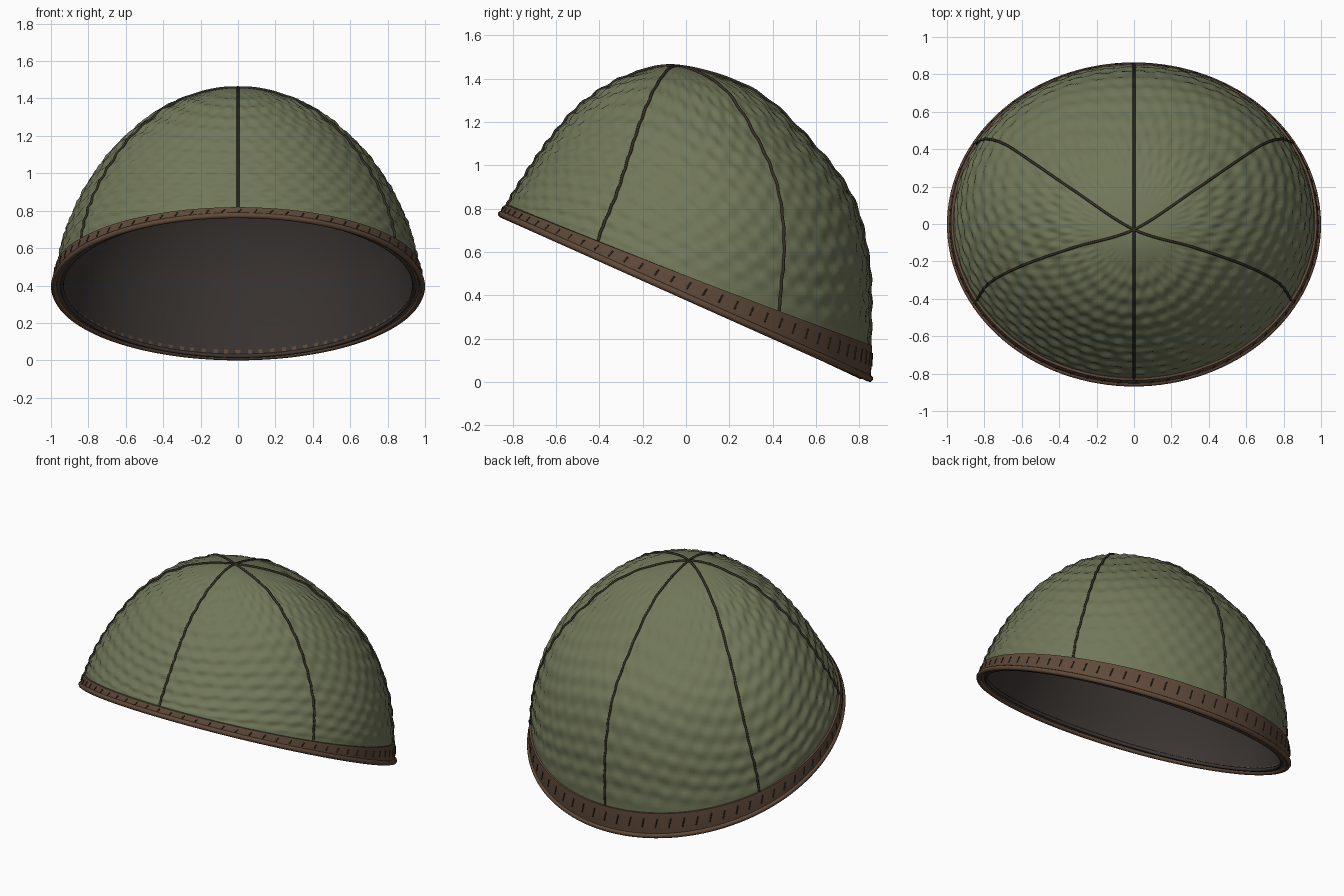
import bpy
from math import sin, cos, pi, radians
from mathutils import Vector

if "Cube" in bpy.data.objects:
    bpy.data.objects.remove(bpy.data.objects["Cube"])

# Dome levels: half width x, front y, back y, then front / side / back height
LEVELS = [
    (.975, -.845, .84, .775, .395, .015),
    (.955, -.80, .85, .86, .56, .29),
    (.90, -.71, .84, 1.0, .74, .56),
    (.795, -.61, .77, 1.14, .95, .84),
    (.63, -.47, .60, 1.29, 1.16, 1.08),
    (.36, -.27, .32, 1.41, 1.37, 1.34),
    (0, -.03, -.03, 1.455, 1.455, 1.455)]
a = LEVELS[5]
BEFORE = tuple(2 * p - q for p, q in zip(LEVELS[0], LEVELS[1]))
AFTER = (-a[0], a[2], a[1], a[5], a[4], a[3])
PTS = [BEFORE] + LEVELS + [AFTER]


def level(t):
    i = min(int(t), 5)
    f = t - i
    return [.5 * (2 * q + (r - p) * f + (2 * p - 5 * q + 4 * r - s) * f * f
                  + (3 * q - p - 3 * r + s) * f ** 3)
            for p, q, r, s in zip(*PTS[i:i + 4])]


def shell(t, phi, off=0.0):
    """Point on the cap: t = 0 at the rim, 6 at the crown."""
    w, yf, yb, zf, zs, zb = level(t)
    s = sin(phi)
    p = Vector((w * cos(phi), (yf + yb) / 2 + (yb - yf) / 2 * s,
                zb * s * (s + 1) / 2 + zf * s * (s - 1) / 2 + zs * (1 - s * s)))
    n = Vector((p.x, p.y, p.z - .395 + .44 * p.y)).normalized()
    return p + n * off


def ripple(t, phi):
    fade = max(0, min(1, (t - .5) / .5)) * max(0, min(1, (5.5 - t) / .8))
    return fade * (.004 * sin(15 * t + 5 * sin(3 * phi)) + .005 * sin(48 * phi) * sin(11 * t + 2 * phi))


def material(name, rgb):
    m = bpy.data.materials.new(name)
    m.diffuse_color = (*rgb, 1)
    m.use_nodes = True
    m.node_tree.nodes["Principled BSDF"].inputs["Base Color"].default_value = m.diffuse_color
    return m


GREEN = material("olive_cloth", (.165, .185, .10))
BROWN = material("brown_leather", (.115, .068, .042))
DARK = material("dark_lining", (.045, .037, .033))
THREAD = material("dark_thread", (.035, .028, .018))


def rings(name, section, cols, mat, loop=False, flip=False, crown=False):
    """Sweep a section of (t, offset function) pairs around the cap."""
    verts = [shell(t, 2 * pi * c / cols, off(t, 2 * pi * c / cols))
             for t, off in section for c in range(cols)]
    n = len(section)
    faces = []
    for r in range(n if loop else n - 1):
        for c in range(cols):
            d, q = (c + 1) % cols, (r + 1) % n
            f = [r * cols + c, r * cols + d, q * cols + d, q * cols + c]
            faces.append(f[::-1] if flip else f)
    if crown:
        verts.append(shell(6, 0, section[-1][1](6, 0)))
        for c in range(cols):
            f = [(n - 1) * cols + c, (n - 1) * cols + (c + 1) % cols, len(verts) - 1]
            faces.append(f[::-1] if flip else f)
    me = bpy.data.meshes.new(name)
    me.from_pydata(verts, [], faces)
    me.materials.append(mat)
    ob = bpy.data.objects.new(name, me)
    bpy.context.collection.objects.link(ob)
    bpy.context.view_layer.objects.active = ob
    bpy.ops.object.select_all(action='DESELECT')
    ob.select_set(True)
    bpy.ops.object.shade_smooth_by_angle(angle=radians(40))
    return ob


def tubes(name, paths, radius, mat, cyclic=False):
    cu = bpy.data.curves.new(name, 'CURVE')
    cu.dimensions = '3D'
    cu.bevel_depth = radius
    cu.bevel_resolution = 2
    cu.use_fill_caps = True
    for path in paths:
        sp = cu.splines.new('POLY')
        sp.points.add(len(path) - 1)
        for pt, co in zip(sp.points, path):
            pt.co = (*co, 1)
        sp.use_cyclic_u = cyclic
        sp.use_smooth = True
    cu.materials.append(mat)
    ob = bpy.data.objects.new(name, cu)
    bpy.context.collection.objects.link(ob)
    return ob


def flat(value):
    return lambda t, phi: value


# Rippled outer cloth and plain inner lining
rings("cap_shell", [(5.95 * i / 80, ripple) for i in range(81)], 240, GREEN, crown=True)
rings("inner_lining", [(5.9 * i / 24, flat(-.03)) for i in range(25)], 96, DARK, flip=True, crown=True)

# Leather band with a rolled edge and dark inner trim
rings("brim_band", [(0, flat(-.03)), (0, flat(.012)), (.3, flat(.016)), (.55, flat(.012)),
                    (.56, flat(-.004)), (.15, flat(-.03))], 128, BROWN, loop=True)
circle = [2 * pi * i / 128 for i in range(128)]
tubes("rim_roll", [[shell(0, p, .009) for p in circle]], .016, BROWN, True)
tubes("inner_rim_trim", [[shell(.03, p, -.032) for p in circle]], .011, DARK, True)

# Six panel seams running up to the crown
tubes("panel_seams", [[shell(.55 + 5.45 * i / 60, pi / 6 + k * pi / 3,
                             .003 + ripple(.55 + 5.45 * i / 60, pi / 6 + k * pi / 3))
                       for i in range(61)] for k in range(6)], .007, THREAD)

# Slanted stitches around the band
tubes("band_stitches", [[shell(.2, 2 * pi * k / 72, .015), shell(.42, 2 * pi * k / 72 + .016, .015)]
                        for k in range(72)], .004, THREAD)
